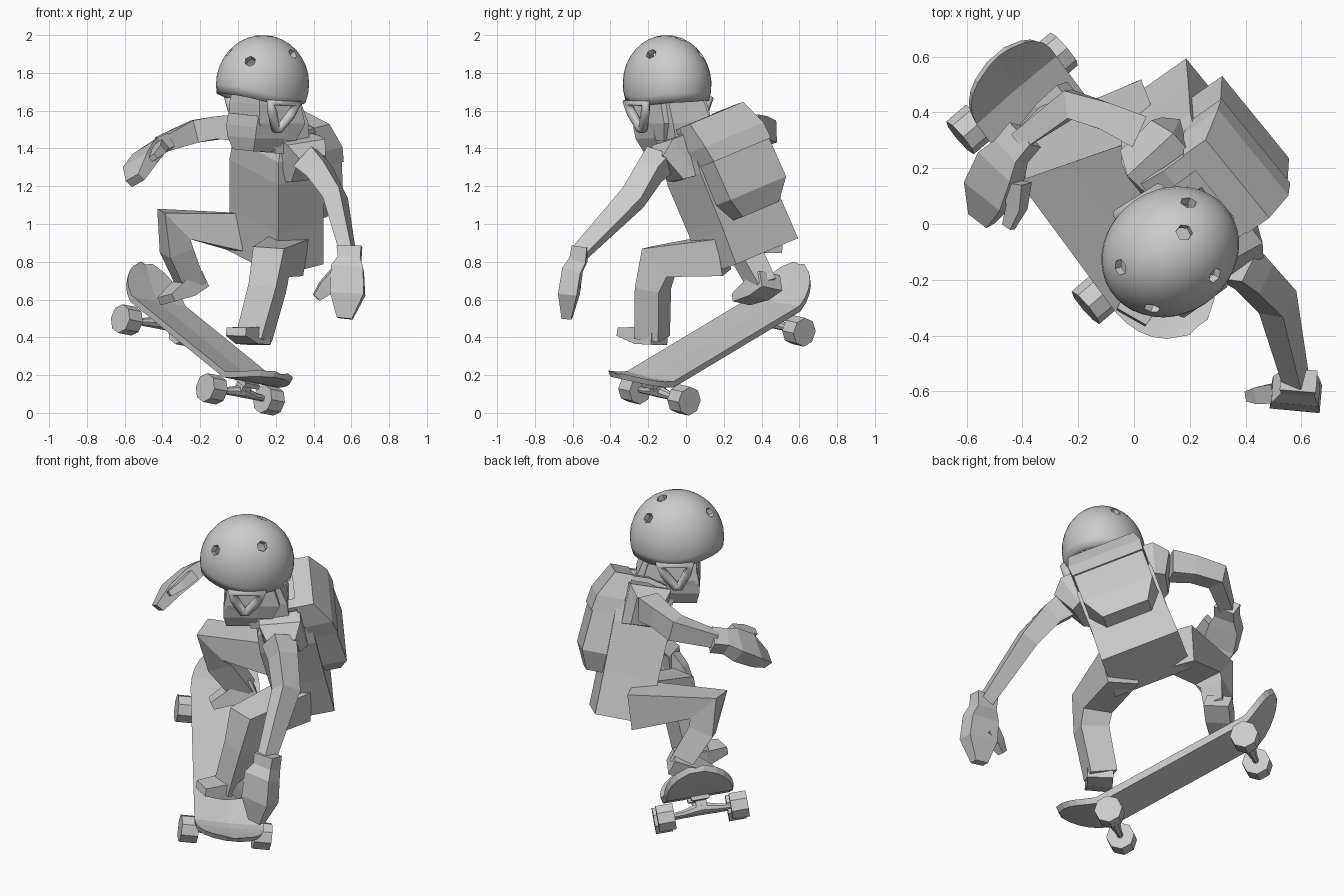
import bpy, bmesh
from math import sin, cos, pi, radians, sqrt
from mathutils import Vector as V, Matrix

if "Cube" in bpy.data.objects:
    bpy.data.objects.remove(bpy.data.objects["Cube"])


def make(name, verts, faces, smooth=False):
    me = bpy.data.meshes.new(name)
    me.from_pydata([tuple(v) for v in verts], [], faces)
    bm = bmesh.new()
    bm.from_mesh(me)
    bmesh.ops.recalc_face_normals(bm, faces=bm.faces)
    for f in bm.faces:
        f.smooth = smooth
    bm.to_mesh(me)
    bm.free()
    ob = bpy.data.objects.new(name, me)
    bpy.context.collection.objects.link(ob)
    return ob


def skin(name, rings, smooth=False):
    """Join equal rings of points into a closed tube with end caps."""
    n = len(rings[0])
    faces = [tuple(range(n)), tuple(range((len(rings) - 1) * n, len(rings) * n))]
    for i in range(len(rings) - 1):
        for j in range(n):
            k = (j + 1) % n
            faces.append((i * n + j, i * n + k, (i + 1) * n + k, (i + 1) * n + j))
    return make(name, [p for r in rings for p in r], faces, smooth)


def limb(name, secs, hint, sides=4):
    """Sweep a section along (x, y, z, half width, half depth) stations; hint = width direction."""
    pts = [V(s[:3]) for s in secs]
    rings = []
    for i, s in enumerate(secs):
        a = (pts[i] - pts[i - 1]).normalized() if i else V()
        b = (pts[i + 1] - pts[i]).normalized() if i + 1 < len(pts) else V()
        t = (a + b).normalized()
        w = V(hint) - t * t.dot(V(hint))
        w.normalize()
        d = t.cross(w)
        if sides == 4:
            sec = [(1, 1), (-1, 1), (-1, -1), (1, -1)]
        else:
            sec = [(cos(2 * pi * (k + .5) / sides), sin(2 * pi * (k + .5) / sides)) for k in range(sides)]
        rings.append([pts[i] + w * s[3] * x + d * s[4] * y for x, y in sec])
    return skin(name, rings)


def frame(o, x, y):
    """Return a mapping from local to world coordinates."""
    x = V(x).normalized()
    y = V(y)
    y = (y - x * x.dot(y)).normalized()
    z = x.cross(y)
    return lambda a, b, c: V(o) + x * a + y * b + z * c


# skateboard frame: across, along (to the tail), up
board = frame((-.166, .134, .387), (.752, .643, -.146), (-.507, .748, .429))

# deck with rounded, upturned ends
rings = []
ts = [-1, -.985, -.95, -.9, -.84, -.77, -.69, 0, .69, .77, .84, .9, .95, .985, 1]
for t in ts:
    e = max(0, (abs(t) - .69) / .31)
    w = .19 * sqrt(max(.05, 1 - e ** 2.4))
    k = .125 * e ** 1.2
    y = .015 + .668 * t
    rings.append([board(w, y, k), board(0, y, k - .01), board(-w, y, k),
                  board(-w * .96, y, k - .035), board(w * .96, y, k - .035)])
skin("deck", rings)

# trucks and eight-sided wheels
side = board(0, 1, 0) - board(0, 0, 0)
for end, y in (("front", -.42), ("rear", .42)):
    limb(end + "_hanger", [(*board(x, y, z), r, r) for x, z, r in
         ((-.2, -.12, .014), (-.1, -.115, .02), (0, -.1, .034), (.1, -.115, .02), (.2, -.12, .014))], side, 8)
    limb(end + "_truck_base", [(*board(0, y, -.1), .03, .03), (*board(0, y, -.06), .03, .03),
         (*board(0, y, -.055), .05, .06), (*board(0, y, -.03), .05, .06)], (.752, .643, -.146))
    for s in (-1, 1):
        limb(end + "_wheel", [(*board(s * x, y, -.12), .077, .077) for x in (.155, .248)], side, 8)

# torso frame: left, back, up
body = frame((.20, .345, .825), (.6, -.737, -.311), (.764, .605, .223))


def tower(name, secs):
    """Stack of rectangles (up, half width, front, back) in the body frame."""
    return skin(name, [[body(w, f, u), body(w, b, u), body(-w, b, u), body(-w, f, u)]
                       for u, w, f, b in secs])


tower("torso", [(0, .222, -.155, .15), (.24, .215, -.152, .148), (.52, .217, -.16, .15),
                (.64, .20, -.15, .15), (.74, .15, -.10, .12)])
tower("backpack", [(.22, .13, .14, .235), (.33, .20, .14, .285), (.57, .20, .14, .27), (.60, .19, .13, .25)])
tower("backpack_flap", [(.55, .205, .13, .28), (.64, .21, .11, .265), (.78, .19, .09, .19)])
across = body(0, 1, 0) - body(0, 0, 0)
for s in (-1, 1):
    # sleeve and pack strap
    limb("sleeve", [(*body(s * .13, 0, .63), .11, .11), (*body(s * .23, -.01, .63), .115, .115),
                    (*body(s * .29, -.02, .605), .08, .085)], across)
    limb("pack_strap", [(*body(s * .15, b, u), .035, .014) for b, u in
                        ((.15, .76), (0, .765), (-.10, .74))], body(1, 0, 0) - body(0, 0, 0))

# arms
limb("left_arm", [(.37, -.14, 1.34, .07, .07), (.43, -.19, 1.28, .06, .06),
                  (.515, -.28, 1.14, .05, .06), (.58, -.56, .85, .035, .04)], (1, -.5, 0))
limb("right_arm", [(.02, .33, 1.51, .07, .06), (-.10, .385, 1.51, .06, .05),
                   (-.23, .43, 1.49, .06, .05), (-.41, .30, 1.42, .04, .035)], (0, 0, 1))

# mittened hands with cuffs and thumbs
wd = (1, -.1, -.1)
limb("left_hand", [(.59, -.56, .88, .065, .04), (.59, -.57, .81, .06, .045), (.58, -.60, .76, .085, .05),
                   (.58, -.62, .63, .09, .05), (.565, -.63, .50, .04, .025)], wd)
limb("left_thumb", [(.53, -.60, .71, .06, .035), (.46, -.61, .66, .04, .03), (.415, -.615, .61, .022, .018)],
     (.3, 0, 1))
wd = (.75, -.45, .5)
limb("right_hand", [(-.39, .32, 1.42, .06, .04), (-.44, .26, 1.40, .06, .04), (-.475, .21, 1.37, .085, .045),
                    (-.52, .11, 1.31, .09, .04), (-.545, .02, 1.23, .045, .025)], wd)
limb("right_thumb", [(-.42, .15, 1.40, .045, .03), (-.42, .06, 1.38, .03, .025), (-.45, -.01, 1.35, .02, .015)],
     wd)

# legs
limb("left_leg", [(.27, .20, .84, .095, .10), (.175, -.145, .80, .085, .10), (.155, -.175, .66, .08, .07),
                  (.085, -.18, .40, .075, .07)], (.85, -.4, -.2))
limb("left_foot", [(.12, -.14, .40, .07, .04), (.05, -.23, .41, .07, .045), (-.01, -.335, .43, .06, .022)],
     (.8, -.5, 0))
limb("right_leg", [(.05, .42, .95, .10, .105), (-.34, .27, 1.00, .085, .10), (-.325, .31, .86, .065, .07),
                   (-.245, .41, .67, .055, .06)], (-.35, .9, 0))
limb("right_foot", [(-.215, .45, .70, .07, .045), (-.29, .38, .655, .07, .05), (-.38, .29, .60, .06, .022)],
     (-.5, .8, -.1))

# head frame: left, back, up
head = frame((.13, -.10, 1.74), (.55, -.83, -.06), (.83, .55, 0))


def block(name, secs):
    return skin(name, [[head(w, f, z), head(w, b, z), head(-w, b, z), head(-w, f, z)]
                       for z, w, f, b in secs])


block("neck", [(-.36, .11, .02, .24), (-.2, .12, 0, .22), (-.08, .11, 0, .17)])
block("face", [(-.29, .13, -.06, .14), (-.2, .15, -.11, .18), (-.1, .145, -.11, .15), (0, .12, -.1, .13)])
block("jaw", [(-.35, .10, -.11, .05), (-.28, .135, -.125, .06), (-.22, .145, -.125, .06), (-.16, .145, -.115, .05)])

# smooth helmet shell: rim lower at the back and over the ears
N, R = 40, 10
verts, faces = [], []
for i in range(R):
    for j in range(N):
        a = 2 * pi * j / N
        rim = radians(-16 - 5 * sin(a) - 7 * cos(a) ** 4)
        e = rim + (pi / 2 - rim) * i / R
        verts.append(head(.225 * cos(a) * cos(e), .256 * sin(a) * cos(e), .26 * sin(e)))
        if i:
            k = (j + 1) % N
            faces.append(((i - 1) * N + j, (i - 1) * N + k, i * N + k, i * N + j))
verts.append(head(0, 0, .26))
faces += [((R - 1) * N + j, (R - 1) * N + (j + 1) % N, R * N) for j in range(N)]
helmet = make("helmet", verts, faces, True)
sol = helmet.modifiers.new("thickness", "SOLIDIFY")
sol.thickness = .03
sol.offset = -1

# six-sided vent cutters pointing out of the shell
c = head(0, 0, 0)
bm = bmesh.new()
for p in ((.18, -.03, 1.98), (-.05, -.155, 1.91), (.30, -.19, 1.91), (.065, -.30, 1.86), (.2, .09, 1.91)):
    d = (V(p) - c).normalized()
    m = Matrix.Translation(c + d * .25) @ d.to_track_quat("Z", "Y").to_matrix().to_4x4()
    bmesh.ops.create_cone(bm, cap_ends=True, segments=6, radius1=.026, radius2=.034, depth=.16, matrix=m)
me = bpy.data.meshes.new("vent_cutter")
bm.to_mesh(me)
bm.free()
cutter = bpy.data.objects.new("vent_cutter", me)
bpy.context.collection.objects.link(cutter)
cutter.hide_render = True
cutter.hide_set(True)
cut = helmet.modifiers.new("vents", "BOOLEAN")
cut.operation = "DIFFERENCE"
cut.object = cutter

# ear loops
for s in (-1, 1):
    cu = bpy.data.curves.new("ear_loop", "CURVE")
    cu.dimensions = "3D"
    cu.bevel_depth = .026
    cu.bevel_resolution = 2
    sp = cu.splines.new("POLY")
    path = [(.205, -.08, -.085), (.195, -.06, -.14), (.17, -.02, -.225), (.17, .005, -.225),
            (.19, .06, -.15), (.2, .09, -.09)]
    sp.points.add(len(path) - 1)
    for q, (x, y, z) in zip(sp.points, path):
        q.co = (*head(s * x, y, z), 1)
    sp.use_cyclic_u = True
    sp.use_smooth = True
    bpy.context.collection.objects.link(bpy.data.objects.new("ear_loop", cu))
